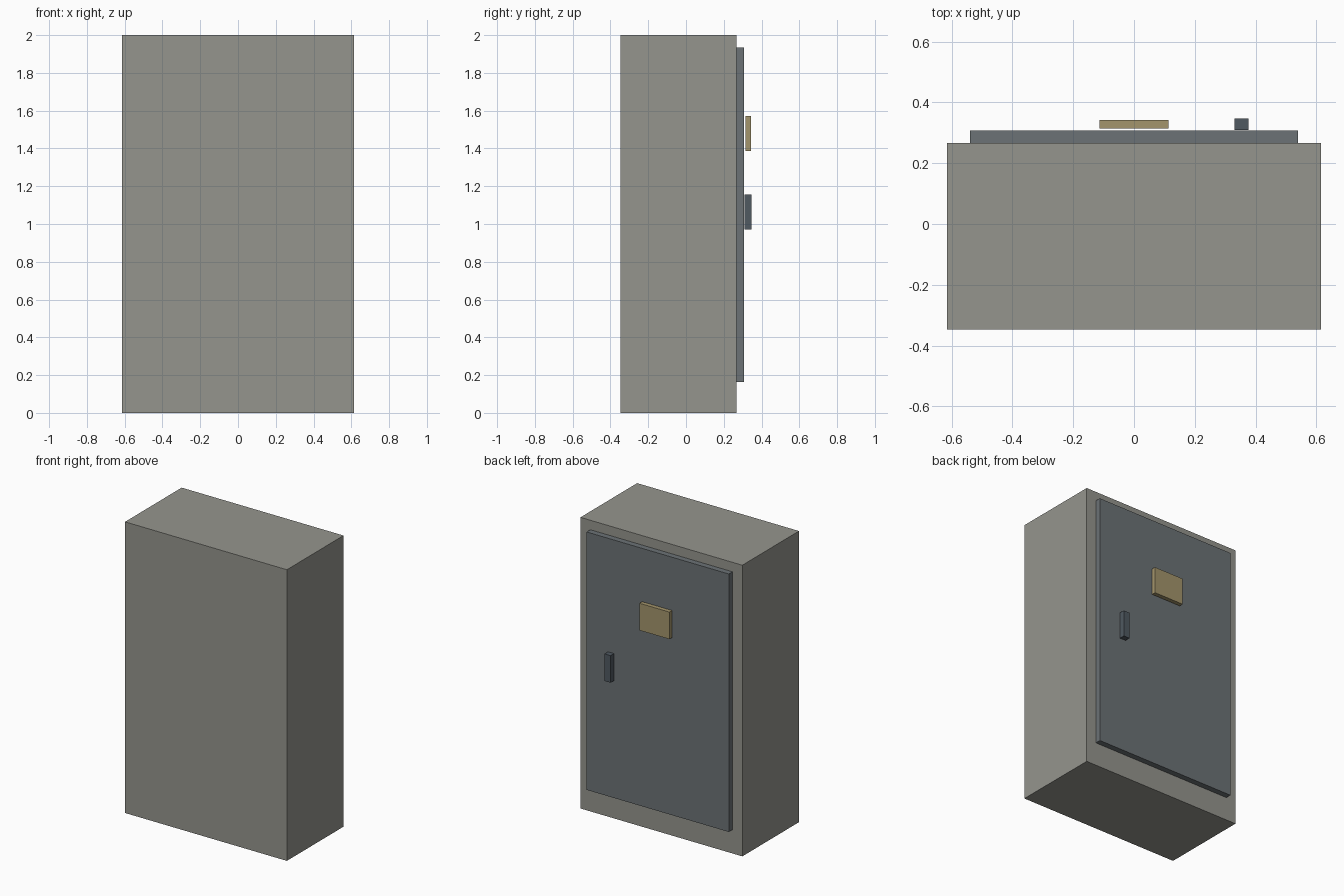
import bpy

if "Cube" in bpy.data.objects:
    bpy.data.objects.remove(bpy.data.objects["Cube"])


def material(name, color):
    m = bpy.data.materials.new(name)
    m.diffuse_color = (*color, 1)
    m.use_nodes = True
    m.node_tree.nodes["Principled BSDF"].inputs["Base Color"].default_value = m.diffuse_color
    return m


def box(name, x, y, z, mat):
    """Axis-aligned box from (min, max) ranges."""
    bpy.ops.mesh.primitive_cube_add(size=1, location=[(a + b) / 2 for a, b in (x, y, z)])
    ob = bpy.context.object
    ob.name = name
    ob.scale = [b - a for a, b in (x, y, z)]
    bpy.ops.object.transform_apply(location=False, rotation=False, scale=True)
    ob.data.materials.append(mat)
    return ob


shell = material("warm_grey", (0.30, 0.30, 0.27))
panel = material("slate", (0.15, 0.17, 0.18))
dark = material("dark_slate", (0.08, 0.10, 0.12))
tan = material("tan", (0.37, 0.30, 0.15))

# Cabinet body
box("cabinet_body", (-0.615, 0.615), (-0.348, 0.267), (0, 2), shell)
# Raised door on the +y side
box("door", (-0.54, 0.54), (0.267, 0.307), (0.163, 1.935), panel)
# Sign plate and handle, standing slightly proud of the door
box("sign_plate", (-0.114, 0.114), (0.314, 0.343), (1.387, 1.573), tan)
box("handle", (0.33, 0.376), (0.31, 0.348), (0.971, 1.157), dark)
